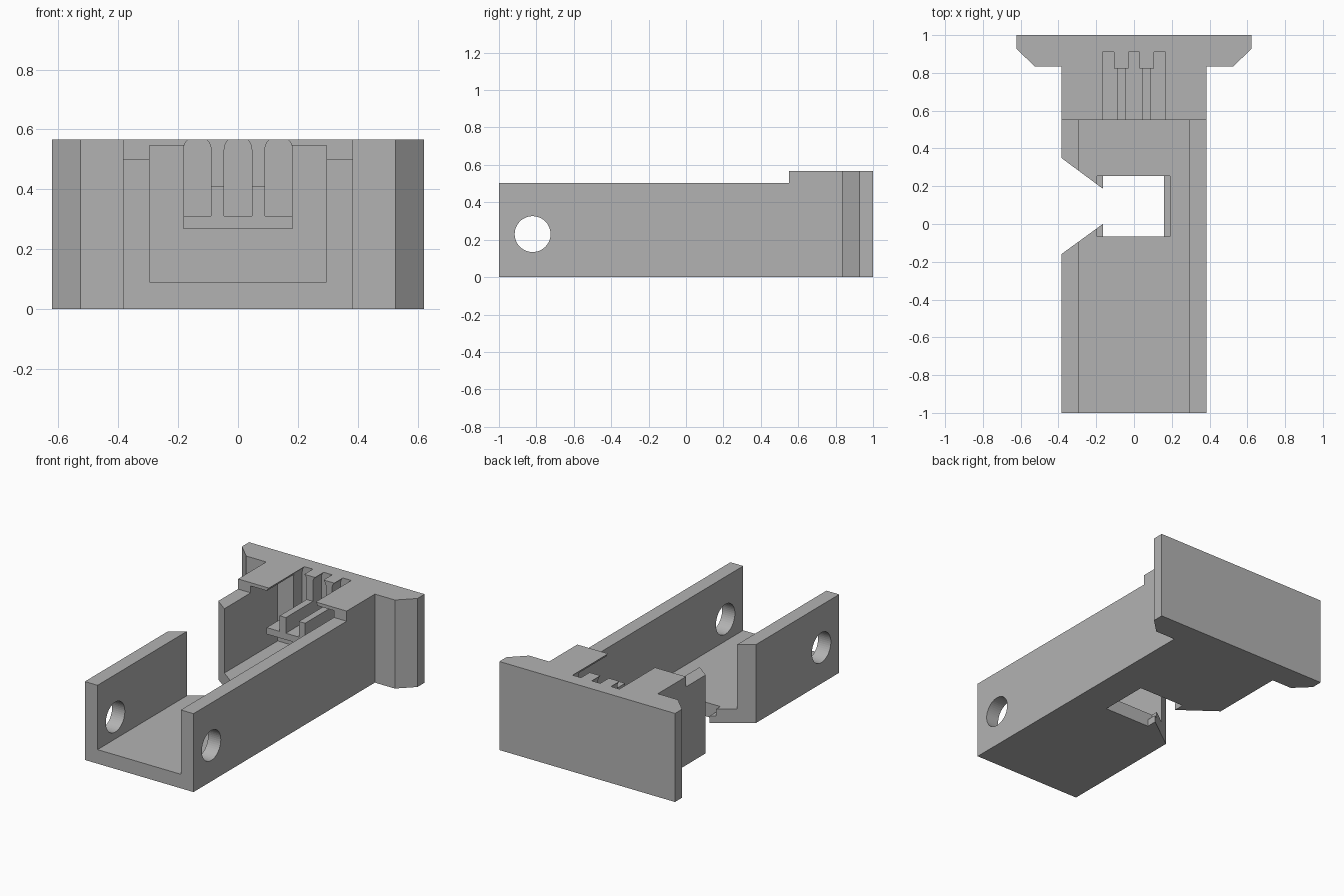
import bpy
import bmesh
import math
from mathutils import Vector

if "Cube" in bpy.data.objects:
    bpy.data.objects.remove(bpy.data.objects["Cube"], do_unlink=True)

grey = bpy.data.materials.new("plain grey")
grey.use_nodes = True
grey.diffuse_color = (0.45, 0.45, 0.45, 1)
grey.node_tree.nodes["Principled BSDF"].inputs["Base Color"].default_value = grey.diffuse_color


def prism(name, outline, axis, lo, hi):
    """Extrude a flat outline along x, y or z from lo to hi."""
    place = {"x": lambda a, b: (lo, a, b),
             "y": lambda a, b: (a, lo, b),
             "z": lambda a, b: (a, b, lo)}[axis]
    bm = bmesh.new()
    face = bm.faces.new([bm.verts.new(place(a, b)) for a, b in outline])
    new = bmesh.ops.extrude_face_region(bm, geom=[face])["geom"]
    shift = Vector([hi - lo if axis == k else 0 for k in "xyz"])
    bmesh.ops.translate(bm, vec=shift, verts=[v for v in new if isinstance(v, bmesh.types.BMVert)])
    bmesh.ops.recalc_face_normals(bm, faces=bm.faces)
    mesh = bpy.data.meshes.new(name)
    bm.to_mesh(mesh)
    bm.free()
    mesh.materials.append(grey)
    obj = bpy.data.objects.new(name, mesh)
    bpy.context.collection.objects.link(obj)
    return obj


def box(name, x0, x1, y0, y1, z0, z1):
    return prism(name, [(x0, y0), (x1, y0), (x1, y1), (x0, y1)], "z", z0, z1)


def combine(target, tool, operation):
    """Apply a boolean and discard the tool."""
    mod = target.modifiers.new("boolean", "BOOLEAN")
    mod.operation, mod.solver, mod.object = operation, "EXACT", tool
    bpy.context.view_layer.objects.active = target
    bpy.ops.object.modifier_apply(modifier=mod.name)
    bpy.data.objects.remove(tool, do_unlink=True)


# Body: bar with a chamfered end flange
half = [(0.385, -1), (0.385, 0.835), (0.527, 0.835), (0.622, 0.928), (0.622, 1)]
body = prism("channel_body", half + [(-x, y) for x, y in reversed(half)], "z", 0, 0.567)

# Lower walls in front of the head, and the trough running under its roof
cutters = [box("step_cut", -0.5, 0.5, -1.2, 0.55, 0.502, 0.8),
           box("trough_cut", -0.295, 0.295, -1.1, 0.823, 0.09, 0.546)]

# Side opening, tapering inward through the floor
cutters.append(prism("side_opening_cut", [
    (-0.5, 0.35), (-0.385, 0.35), (-0.165, 0.187), (-0.1, 0.187),
    (-0.1, 0.0), (-0.165, 0.0), (-0.385, -0.16), (-0.5, -0.16)], "z", -0.2, 0.8))

# Floor window with a stepped rim
cutters += [box("window_cut", -0.165, 0.16, -0.067, 0.255, -0.2, 0.3),
            box("rim_cut", -0.197, 0.19, -0.067, 0.255, 0.045, 0.3)]

# Round cross hole through both walls
ring = [2 * math.pi * i / 48 for i in range(48)]
cutters.append(prism("cross_hole_cut", [
    (-0.82 + 0.096 * math.cos(a), 0.23 + 0.096 * math.sin(a)) for a in ring], "x", -0.8, 0.8))

# Round-topped slots in the head, joined by an opening in the roof
radius = 0.046
for cx in (-0.136, 0, 0.136):
    arc = [math.pi * i / 20 for i in range(21)]
    outline = [(cx + radius * math.cos(a), 0.532 + radius * math.sin(a)) for a in arc]
    outline += [(cx - radius, 0.31), (cx + radius, 0.31)]
    cutters.append(prism("slot_cut", outline, "y", 0.5, 0.91))
cutters.append(box("roof_cut", -0.136, 0.136, 0.5, 0.823, 0.4, 0.8))

for cutter in cutters:
    combine(body, cutter, "DIFFERENCE")

# Shelf below the slots, with two low dividers
shelf = box("slot_shelf", -0.182, 0.182, 0.55, 0.823, 0.268, 0.31)
for side in (-1, 1):
    x = side * 0.068
    combine(shelf, box("divider", x - 0.022, x + 0.022, 0.55, 0.823, 0.29, 0.41), "UNION")
